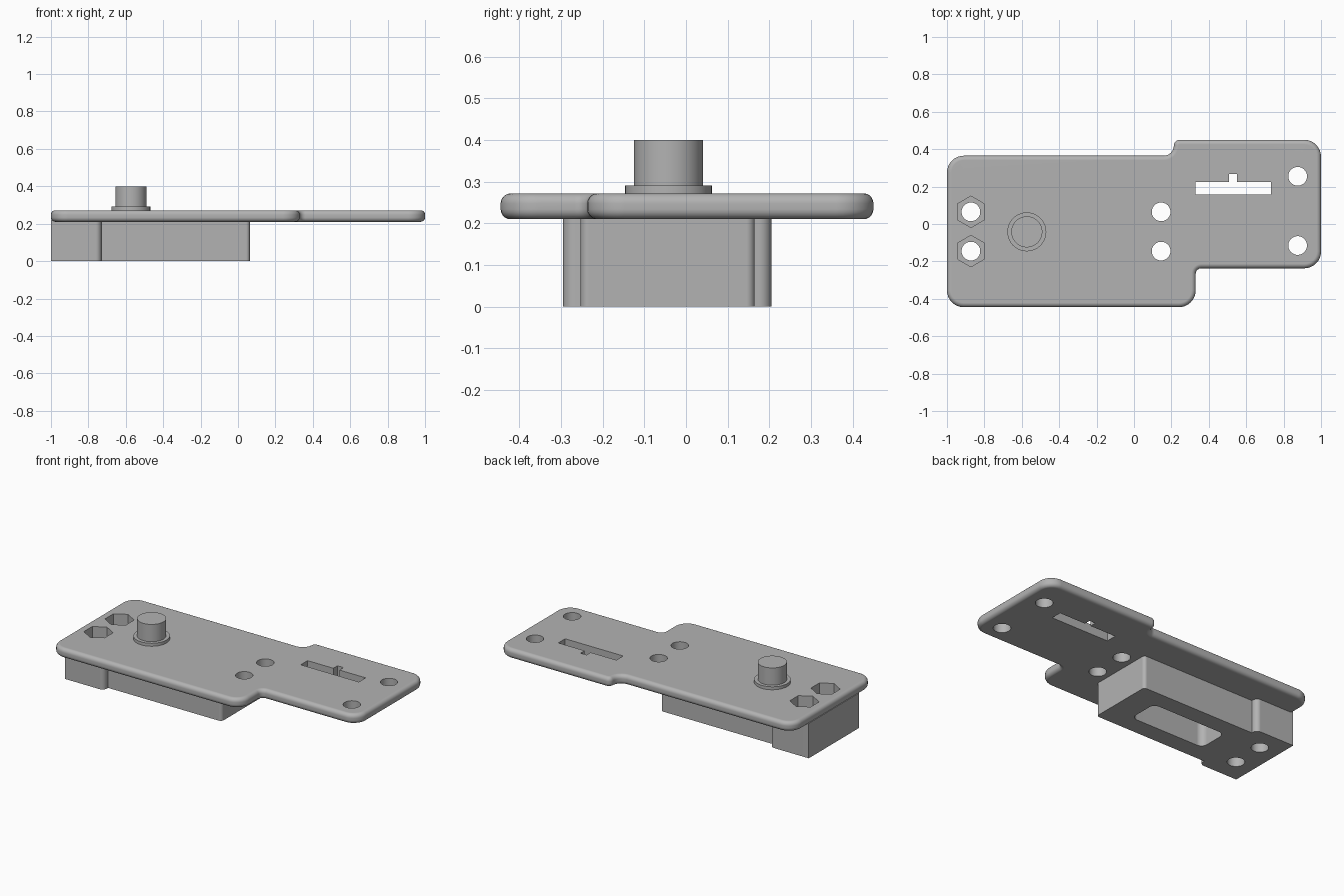
import bpy, bmesh, math
from mathutils import Vector

if "Cube" in bpy.data.objects:
    bpy.data.objects.remove(bpy.data.objects["Cube"])

grey = bpy.data.materials.new("matte grey")
grey.diffuse_color = (0.45, 0.45, 0.45, 1)
grey.use_nodes = True
grey.node_tree.nodes["Principled BSDF"].inputs["Base Color"].default_value = grey.diffuse_color


def rounded(corners, inset=0.0, seg=8):
    """Counter-clockwise outline of right-angled corners (x, y, radius), pulled in by inset."""
    out, n = [], len(corners)
    for i, (x, y, r) in enumerate(corners):
        p = Vector((x, y))
        u = (p - Vector(corners[i - 1][:2])).normalized()
        v = (Vector(corners[(i + 1) % n][:2]) - p).normalized()
        if r == 0:
            out.append(p - (u - v) * inset)
            continue
        radius = r - inset if u.cross(v) > 0 else r + inset
        centre = p + (v - u) * r
        for k in range(seg + 1):
            t = math.pi / 2 * k / seg
            out.append(centre + radius * (u * math.sin(t) - v * math.cos(t)))
    return out


def regular(x, y, r, n, turn=0.0):
    return [Vector((x + r * math.cos(turn + math.tau * k / n),
                    y + r * math.sin(turn + math.tau * k / n))) for k in range(n)]


def loft(name, layers):
    """Solid through a stack of (outline, z) layers with flat caps."""
    bm = bmesh.new()
    rings = [[bm.verts.new((p.x, p.y, z)) for p in pts] for pts, z in layers]
    for a, b in zip(rings, rings[1:]):
        for i in range(len(a)):
            j = (i + 1) % len(a)
            bm.faces.new((a[i], a[j], b[j], b[i]))
    bm.faces.new(rings[0][::-1])
    bm.faces.new(rings[-1])
    bmesh.ops.recalc_face_normals(bm, faces=bm.faces[:])
    mesh = bpy.data.meshes.new(name)
    bm.to_mesh(mesh)
    bm.free()
    mesh.materials.append(grey)
    ob = bpy.data.objects.new(name, mesh)
    bpy.context.collection.objects.link(ob)
    return ob


def prism(name, pts, z0, z1):
    return loft(name, [(pts, z0), (pts, z1)])


def box(x0, x1, y0, y1, r=0.0):
    return rounded([(x0, y0, r), (x1, y0, r), (x1, y1, r), (x0, y1, r)])


# stepped cover plate with rounded rims
Z0, Z1, RIM = 0.21, 0.272, 0.024
plate_corners = [(-1, -0.445, 0.09), (0.33, -0.445, 0.09), (0.33, -0.237, 0.03),
                 (1, -0.237, 0.09), (1, 0.45, 0.09), (0.213, 0.45, 0.03),
                 (0.213, 0.365, 0.055), (-1, 0.365, 0.09)]
steps = [math.pi / 2 * k / 5 for k in range(6)]
lower = [(RIM * (1 - math.sin(t)), Z0 + RIM * (1 - math.cos(t))) for t in steps]
upper = [(d, Z0 + Z1 - z) for d, z in reversed(lower)]
plate = loft("cover_plate", [(rounded(plate_corners, d), z) for d, z in lower + upper])

# housing block under the plate, wider at the bolted end
block = prism("housing_block", rounded([
    (-1, -0.295, 0), (-0.73, -0.295, 0.03), (-0.73, -0.253, 0), (0.063, -0.253, 0.02),
    (0.063, 0.165, 0.02), (-0.73, 0.165, 0), (-0.73, 0.205, 0.03), (-1, 0.205, 0)]), 0, 0.22)

# button with flange
flange = prism("button_flange", regular(-0.573, -0.042, 0.104, 64), 0.265, 0.291)
button = prism("button", regular(-0.573, -0.042, 0.083, 64), 0.28, 0.4)

# openings
bolt_cutters = []
for y in (0.065, -0.145):
    bolt_cutters.append(prism("bolt_hole_cutter", regular(-0.872, y, 0.05, 40), -0.1, 0.5))
    bolt_cutters.append(prism("nut_recess_cutter",
                              regular(-0.872, y, 0.084, 6, math.pi / 6), 0.1, 0.5))
plate_cutters = [prism("plate_hole_cutter", regular(x, y, 0.05, 40), -0.1, 0.5)
                 for x, y in ((0.145, 0.065), (0.145, -0.145), (0.875, 0.255), (0.875, -0.115))]
plate_cutters.append(prism("slot_cutter", rounded([
    (0.328, 0.157, 0), (0.733, 0.157, 0), (0.733, 0.225, 0), (0.55, 0.225, 0),
    (0.55, 0.266, 0), (0.508, 0.266, 0), (0.508, 0.225, 0), (0.328, 0.225, 0)]), 0.1, 0.5))
pocket = prism("pocket_cutter", box(-0.62, -0.1, -0.14, 0.055, 0.04), -0.1, 0.5)


def cut(ob, cutters):
    bpy.context.view_layer.objects.active = ob
    for c in cutters:
        mod = ob.modifiers.new("cut", 'BOOLEAN')
        mod.operation, mod.solver, mod.object = 'DIFFERENCE', 'EXACT', c
        bpy.ops.object.modifier_apply(modifier=mod.name)


cut(plate, bolt_cutters + plate_cutters)
cut(block, bolt_cutters + [pocket])
for c in bolt_cutters + plate_cutters + [pocket]:
    bpy.data.objects.remove(c)

# smooth rounded faces, keep flat faces flat
bpy.ops.object.select_all(action='DESELECT')
for ob in (plate, block, flange, button):
    ob.select_set(True)
bpy.context.view_layer.objects.active = plate
bpy.ops.object.shade_smooth_by_angle(angle=math.radians(30))
for ob in (plate, block, flange, button):
    mod = ob.modifiers.new("even_shading", 'WEIGHTED_NORMAL')
    mod.keep_sharp = True
